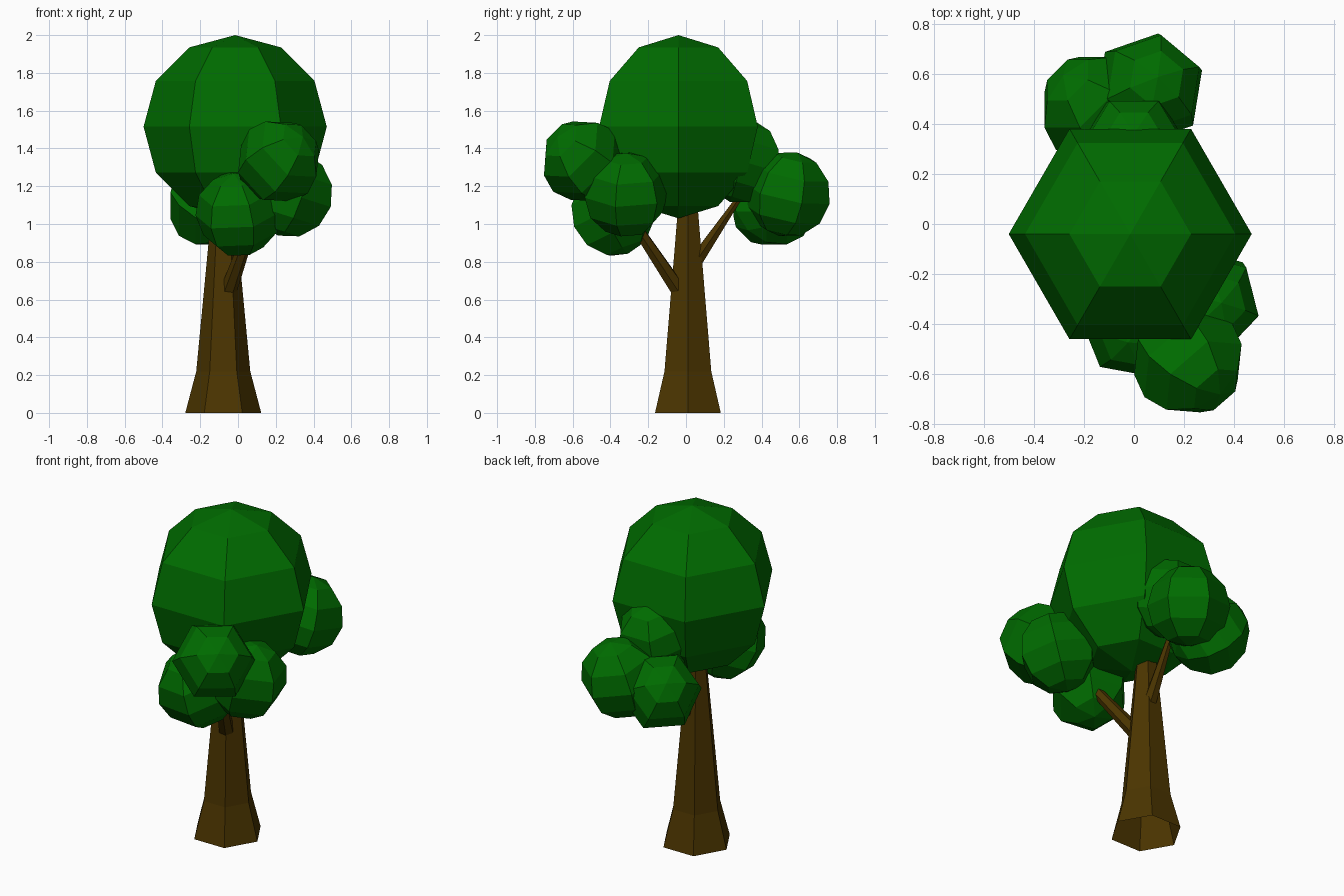
import bpy, bmesh, math
from mathutils import Vector, Matrix

if "Cube" in bpy.data.objects:
    bpy.data.objects.remove(bpy.data.objects["Cube"])


def material(name, rgb):
    m = bpy.data.materials.new(name)
    m.diffuse_color = (*rgb, 1)
    m.use_nodes = True
    m.node_tree.nodes["Principled BSDF"].inputs["Base Color"].default_value = m.diffuse_color
    return m


GREEN = material("leaf green", (0.0, 0.15, 0.0))
BROWN = material("bark brown", (0.07, 0.035, 0.0))


def make_object(name, bm, mat):
    bmesh.ops.recalc_face_normals(bm, faces=bm.faces)
    me = bpy.data.meshes.new(name)
    bm.to_mesh(me)
    bm.free()
    me.materials.append(mat)
    ob = bpy.data.objects.new(name, me)
    bpy.context.collection.objects.link(ob)
    return ob


def foliage(name, centre, radius, pole=(0, 0, 1), spin=0):
    """Low-poly ball: six segments, six rings, pole turned to a direction."""
    rot = Vector((0, 0, 1)).rotation_difference(Vector(pole)).to_matrix().to_4x4()
    m = Matrix.Translation(centre) @ rot @ Matrix.Rotation(math.radians(spin), 4, 'Z')
    bm = bmesh.new()
    bmesh.ops.create_uvsphere(bm, u_segments=6, v_segments=6, radius=radius, matrix=m)
    make_object(name, bm, GREEN)


def tapered_tube(name, stations, axis=(0, 0, 1)):
    """Six-sided tube through (centre, radius) stations, open at the foot."""
    rot = Vector((0, 0, 1)).rotation_difference(Vector(axis))
    bm = bmesh.new()
    rings = []
    for centre, r in stations:
        rings.append([bm.verts.new(Vector(centre) + rot @ Vector(
            (r * math.cos(i * math.pi / 3), r * math.sin(i * math.pi / 3), 0)))
            for i in range(6)])
    for a, b in zip(rings, rings[1:]):
        for i in range(6):
            j = (i + 1) % 6
            bm.faces.new((a[i], a[j], b[j], b[i]))
    bm.faces.new(rings[-1])
    make_object(name, bm, BROWN)


def branch(name, start, end, r0, r1):
    s, e = Vector(start), Vector(end)
    tapered_tube(name, [(s, r0), (e, r1)], e - s)


# Trunk with flared foot
tapered_tube("trunk", [((-0.078, 0.01, 0), 0.201), ((-0.078, 0.01, 0.22), 0.143),
                       ((-0.078, 0.01, 1.10), 0.059)])

# Branches
branch("front_branch", (-0.055, -0.03, 0.635), (0.12, -0.36, 1.13), 0.045, 0.024)
branch("rear_branch", (-0.07, 0.03, 0.77), (-0.03, 0.31, 1.18), 0.042, 0.014)

# Main crown
foliage("main_crown", (-0.015, -0.04, 1.515), 0.485, spin=30)

# Front foliage cluster
foliage("front_foliage_upper", (0.215, -0.54, 1.332), 0.23, (0.55, -0.6, 0.55), 10)
foliage("front_foliage_lower", (0.0, -0.39, 1.055), 0.229, (-0.1, -0.35, 0.9), 20)
foliage("front_foliage_side", (0.28, -0.315, 1.157), 0.229, (0.3, 0.0, 0.95), 15)

# Rear foliage cluster
foliage("rear_foliage_left", (-0.15, 0.46, 1.1), 0.23, (-0.55, 0.55, 0.55), 15)
foliage("rear_foliage_right", (0.06, 0.54, 1.158), 0.229, (0.15, 0.2, 0.95), -10)
foliage("rear_foliage_upper", (0.0, 0.297, 1.332), 0.225, (0, 0.28, 0.96), 30)
